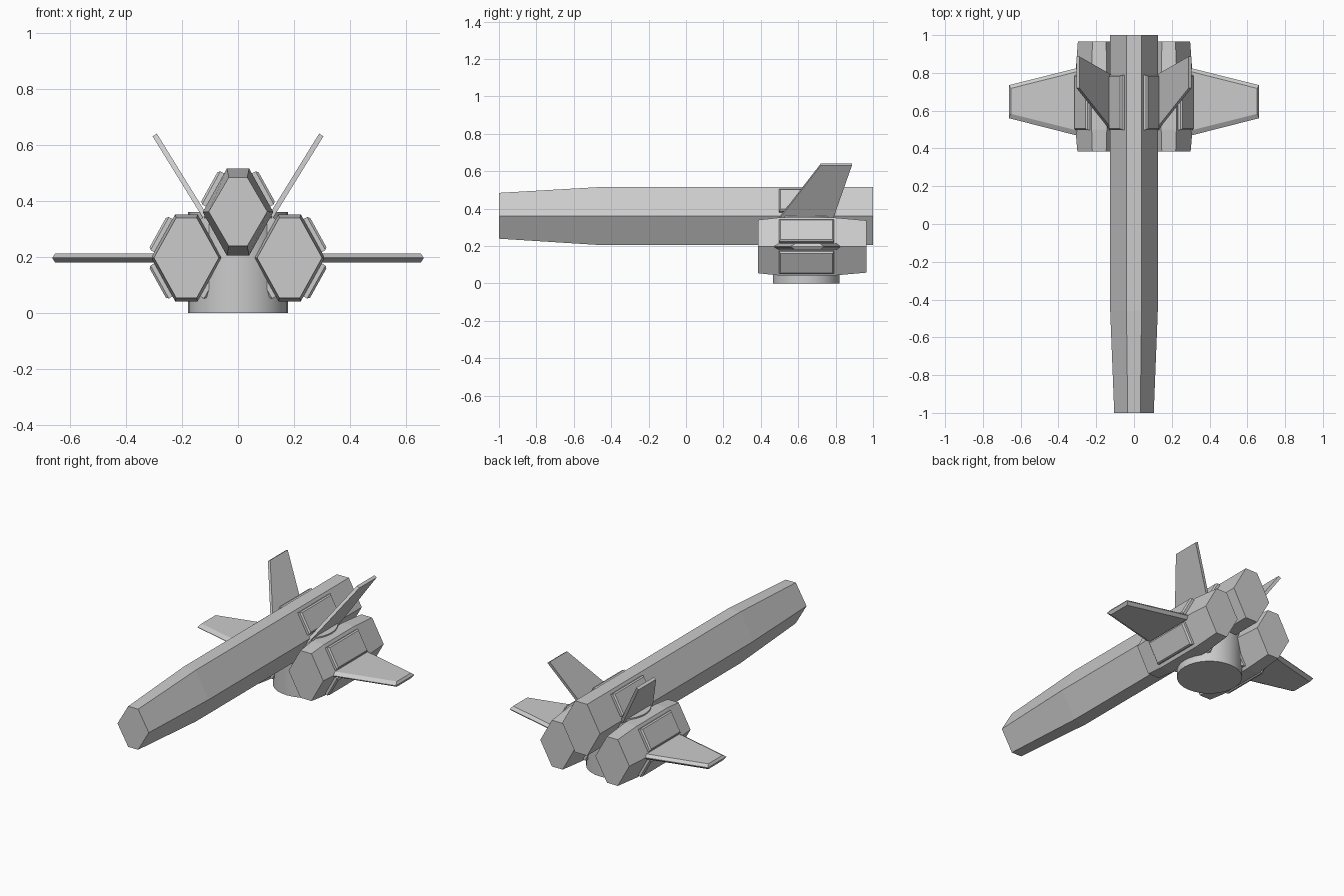
import bpy, bmesh
from mathutils import Vector

if "Cube" in bpy.data.objects:
    bpy.data.objects.remove(bpy.data.objects["Cube"])

grey = bpy.data.materials.new("hull grey")
grey.diffuse_color = (0.6, 0.6, 0.6, 1)
grey.use_nodes = True
grey.node_tree.nodes["Principled BSDF"].inputs["Base Color"].default_value = grey.diffuse_color

HEX = [(0.04, 0.155), (0.126, 0), (0.04, -0.155),
       (-0.04, -0.155), (-0.126, 0), (-0.04, 0.155)]


def loft(name, rings):
    """Join rings of equal point count and cap both ends."""
    bm = bmesh.new()
    vs = [[bm.verts.new(p) for p in ring] for ring in rings]
    n = len(vs[0])
    for a, b in zip(vs, vs[1:]):
        for i in range(n):
            j = (i + 1) % n
            bm.faces.new((a[i], a[j], b[j], b[i]))
    bm.faces.new(vs[0])
    bm.faces.new(vs[-1])
    bmesh.ops.recalc_face_normals(bm, faces=bm.faces)
    me = bpy.data.meshes.new(name)
    bm.to_mesh(me)
    bm.free()
    me.materials.append(grey)
    ob = bpy.data.objects.new(name, me)
    bpy.context.collection.objects.link(ob)
    return ob


def hex_ring(cx, cz, y, sx=1, sz=1):
    return [(cx + x * sx, y, cz + z * sz) for x, z in HEX]


def slant_plates(name, cx, cz):
    """Raised chamfered panels on the four slanted faces of a hexagonal hull."""
    for i, sx in enumerate((1, -1)):
        for j, sz in enumerate((1, -1)):
            a = Vector((cx + 0.04 * sx, 0, cz + 0.155 * sz))
            b = Vector((cx + 0.126 * sx, 0, cz))
            nrm = Vector((0.155 * sx, 0, 0.086 * sz)).normalized()
            rings = []
            for h, m in ((-0.005, 0), (0.015, 0), (0.023, 0.008)):
                u, v = 0.11 + m / 0.177, 0.87 - m / 0.177
                y0, y1 = 0.498 + m, 0.79 - m
                rings.append([a.lerp(b, t) + nrm * h + Vector((0, y, 0))
                              for t, y in ((u, y0), (v, y0), (v, y1), (u, y1))])
            loft(f"{name}_panel_{i}{j}", rings)


# Long fuselage with a tapered nose
loft("fuselage", [hex_ring(0, 0.3615, -1, 0.83, 0.79),
                  hex_ring(0, 0.36, -0.46), hex_ring(0, 0.36, 1)])
slant_plates("fuselage", 0, 0.36)

# Round base drum under the hull
R = 0.178
bpy.ops.mesh.primitive_cylinder_add(vertices=32, radius=R, depth=0.36,
                                    location=(0, 0.642, 0.18))
drum = bpy.context.object
drum.name = "base_drum"
drum.data.materials.append(grey)
bpy.ops.object.shade_smooth_by_angle()

for side, s in (("right", 1), ("left", -1)):
    # Engine pod
    cx, cz = 0.184 * s, 0.197
    loft(side + "_engine", [hex_ring(cx, cz, y, k, k) for y, k in
                            ((0.385, 0.92), (0.5, 1), (0.79, 1), (0.965, 0.9))])
    slant_plates(side + "_engine", cx, cz)

    # Flat wing with bevelled edges
    full = [(0.28, 0.463), (0.662, 0.56), (0.662, 0.735), (0.28, 0.831)]
    inner = [(0.28, 0.49), (0.652, 0.583), (0.652, 0.718), (0.28, 0.812)]
    loft(side + "_wing", [[(x * s, y, z) for x, y in pts] for pts, z in
                          ((inner, 0.18), (full, 0.195), (full, 0.198), (inner, 0.212))])

    # Canted tail fin
    outline = [(0.118, 0.495, 0.345), (0.297, 0.72, 0.635),
               (0.297, 0.887, 0.635), (0.118, 0.785, 0.345)]
    off = Vector((0.851, 0, -0.525)) * 0.009
    loft(side + "_tail_fin", [[((x + off.x * k) * s, y, z + off.z * k)
                               for x, y, z in outline] for k in (-1, 1)])
